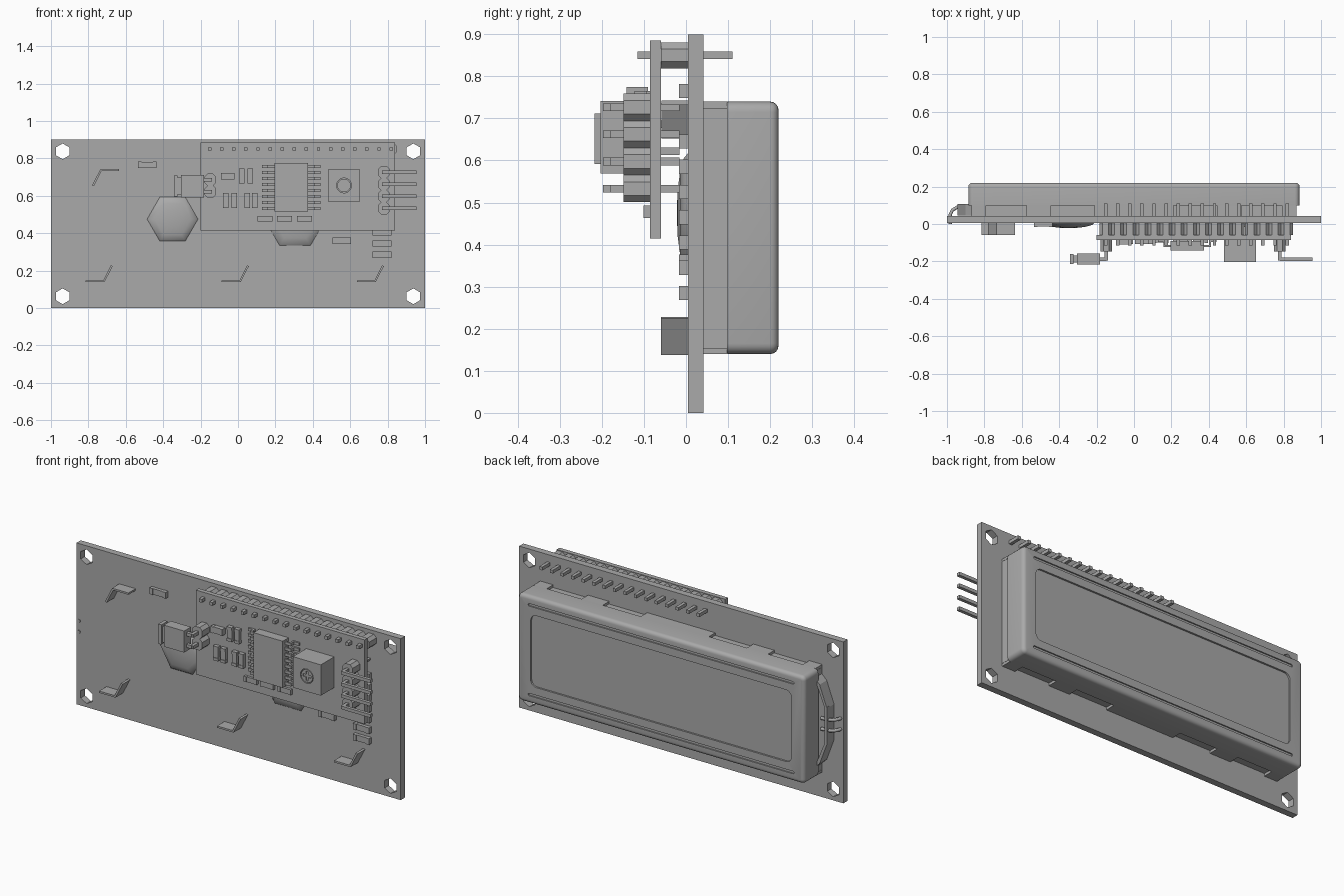
import bpy, bmesh, math
from mathutils import Vector

cube = bpy.data.objects.get("Cube")
if cube:
    bpy.data.objects.remove(cube)

grey = bpy.data.materials.new("plain_grey")
grey.use_nodes = True
COLOUR = (0.4, 0.4, 0.4, 1)
grey.diffuse_color = COLOUR
grey.node_tree.nodes["Principled BSDF"].inputs["Base Color"].default_value = COLOUR


def prism(points, y0, y1):
    """Solid with an x-z outline, running from y0 to y1."""
    return points, y0, y1


def box(x, z, w, h, y0, y1):
    return prism([(x - w/2, z - h/2), (x + w/2, z - h/2),
                  (x + w/2, z + h/2), (x - w/2, z + h/2)], y0, y1)


def ngon(x, z, r, n, turn=0.0):
    return [(x + r*math.cos(turn + math.tau*i/n), z + r*math.sin(turn + math.tau*i/n))
            for i in range(n)]


def chamfered(x, z, w, h, c):
    a, b = w/2, h/2
    corners = [(a, b-c), (a-c, b), (c-a, b), (-a, b-c), (-a, c-b), (c-a, -b), (a-c, -b), (a, c-b)]
    return [(x + u, z + v) for u, v in corners]


def rounded(x, z, w, h, r, steps=5):
    pts = []
    for k, (sx, sz) in enumerate([(1, 1), (-1, 1), (-1, -1), (1, -1)]):
        for i in range(steps + 1):
            a = math.pi/2 * (k + i/steps)
            pts.append((x + sx*(w/2 - r) + r*math.cos(a), z + sz*(h/2 - r) + r*math.sin(a)))
    return pts


def build(name, solids):
    bm = bmesh.new()
    for pts, y0, y1 in solids:
        face = bm.faces.new([bm.verts.new((x, y0, z)) for x, z in pts])
        out = bmesh.ops.extrude_face_region(bm, geom=[face])
        moved = [v for v in out["geom"] if isinstance(v, bmesh.types.BMVert)]
        bmesh.ops.translate(bm, verts=moved, vec=(0, y1 - y0, 0))
    bmesh.ops.recalc_face_normals(bm, faces=bm.faces)
    mesh = bpy.data.meshes.new(name)
    bm.to_mesh(mesh)
    bm.free()
    mesh.materials.append(grey)
    ob = bpy.data.objects.new(name, mesh)
    bpy.context.collection.objects.link(ob)
    return ob


def cut(target, name, solids):
    cutter = build(name, solids)
    cutter.hide_render = True
    cutter.hide_set(True)
    mod = target.modifiers.new(name, "BOOLEAN")
    mod.object, mod.operation, mod.solver = cutter, "DIFFERENCE", "EXACT"


def tube(name, paths, r):
    curve = bpy.data.curves.new(name, "CURVE")
    curve.dimensions = "3D"
    curve.bevel_depth, curve.bevel_resolution, curve.use_fill_caps = r, 1, True
    for path in paths:
        s = curve.splines.new("POLY")
        s.points.add(len(path) - 1)
        for p, co in zip(s.points, path):
            p.co = (*co, 1)
    curve.materials.append(grey)
    ob = bpy.data.objects.new(name, curve)
    bpy.context.collection.objects.link(ob)


# Main circuit board with hexagonal mounting holes
board = build("main_board", [box(0, 0.45, 2, 0.9, 0.005, 0.042)])
cut(board, "mounting_hole_cutter",
    [prism(ngon(x, z, 0.042, 6, math.pi/6), -0.1, 0.15)
     for x in (-0.9375, 0.9375) for z in (0.0625, 0.8375)])

# Display bezel, rounded at the rear edges, with a sunk window and two grooves
bezel = build("display_bezel", [prism(rounded(0, 0.44, 1.77, 0.6, 0.025), 0.098, 0.22)])
bm = bmesh.new()
bm.from_mesh(bezel.data)
rim = [e for e in bm.edges if all(v.co.y > 0.21 for v in e.verts)]
bmesh.ops.bevel(bm, geom=rim, offset=0.02, segments=4, profile=0.5, affect="EDGES")
bm.to_mesh(bezel.data)
bm.free()
cut(bezel, "window_cutter", [prism(rounded(0, 0.44, 1.61, 0.4, 0.035), 0.21, 0.3)])
cut(bezel, "groove_cutter",
    [prism(rounded(0, z, 1.64, 0.014, 0.006, 2), 0.213, 0.3) for z in (0.19, 0.69)])
bpy.context.view_layer.objects.active = bezel
bezel.select_set(True)
bpy.ops.object.shade_smooth_by_angle(angle=math.radians(35))
bezel.select_set(False)

# Inner frame and the bezel skirt between its notches
build("display_frame", [box(0, 0.44, 1.74, 0.57, 0.04, 0.1)])
build("bezel_skirt", [box(x, z, w, 0.014, 0.042, 0.1)
                      for z in (0.147, 0.733)
                      for x, w in ((-0.83, 0.08), (-0.51, 0.13), (0, 0.42), (0.51, 0.13), (0.83, 0.08))])

# Backlight flange at one end, with its two leads
build("backlight_flange", [
    prism([(-0.86, 0.7), (-0.9, 0.66), (-0.945, 0.54), (-0.945, 0.34),
           (-0.9, 0.22), (-0.86, 0.18)], 0.045, 0.085),
    prism([(-0.86, 0.7), (-0.9, 0.66), (-0.945, 0.54), (-0.93, 0.54), (-0.885, 0.65)], 0.085, 0.108),
    prism([(-0.86, 0.18), (-0.9, 0.22), (-0.945, 0.34), (-0.93, 0.34), (-0.885, 0.23)], 0.085, 0.108),
    box(-0.938, 0.44, 0.014, 0.21, 0.085, 0.108)])
tube("backlight_lead", [[(-0.9, 0.095, z), (-0.945, 0.09, z), (-0.97, 0.075, z),
                         (-0.983, 0.05, z), (-0.983, 0, z)] for z in (0.41, 0.47)], 0.009)

# Bent bezel legs standing out of the front of the board
bend = [(-0.065, -0.04), (0.03, -0.04), (0.07, 0.04), (0.08, 0.036), (0.036, -0.05), (-0.065, -0.05)]
legs = [prism([(x + u, 0.188 + v) for u, v in bend], -0.06, 0.01) for x in (-0.75, -0.022, 0.7)]
legs += [prism([(x - u, 0.692 - v) for u, v in bend], -0.058, 0.01) for x in (-0.7, 0.022, 0.75)]
build("bezel_leg", legs)


# Faceted chip blobs on the board
def blob(name, x, r):
    bm = bmesh.new()
    bmesh.ops.create_uvsphere(bm, u_segments=6, v_segments=8, radius=1)
    bmesh.ops.delete(bm, geom=[v for v in bm.verts if v.co.z < -0.01], context="VERTS")
    for v in bm.verts:
        a = math.atan2(v.co.y, v.co.x) + math.pi/6
        d = Vector((v.co.x, v.co.y)).length * r
        v.co = (x + d*math.cos(a), 0.006 - 0.028*v.co.z, 0.475 + d*math.sin(a))
    bmesh.ops.recalc_face_normals(bm, faces=bm.faces)
    mesh = bpy.data.meshes.new(name)
    bm.to_mesh(mesh)
    bm.free()
    mesh.materials.append(grey)
    for p in mesh.polygons:
        p.use_smooth = True
    bpy.context.collection.objects.link(bpy.data.objects.new(name, mesh))


blob("left_chip_blob", -0.35, 0.137)
blob("right_chip_blob", 0.305, 0.165)


# Small surface-mounted parts: a body between two raised end caps
def smd(x, z, w, h, y, t):
    long = w > h
    solids = [box(x, z, w*0.96, h*0.96, y - t*0.85, y)]
    for s in (-1, 1):
        if long:
            solids.append(box(x + s*w*0.4, z, w*0.2, h, y - t, y))
        else:
            solids.append(box(x, z + s*h*0.4, w, h*0.2, y - t, y))
    return solids


parts = []
for x, z in [(-0.485, 0.765), (0.555, 0.36)] + [(0.77, 0.285 + 0.06*i) for i in range(7)]:
    parts += smd(x, z, 0.1, 0.034, 0.006, 0.023)
build("board_resistors", parts)

# Small adapter board held on by a sixteen-pin header
BACK, FACE = -0.06, -0.085
pin_x = [-0.152 + 0.0647*i for i in range(16)]
build("adapter_board", [box(0.32, 0.65, 1.04, 0.47, FACE, BACK)])
build("header_strip", [prism(chamfered(x, 0.85, 0.0645, 0.062, 0.016), BACK, 0.006) for x in pin_x])
build("header_pins", [box(x, 0.85, 0.018, 0.018, -0.115, 0.11) for x in pin_x])

parts = smd(-0.055, 0.705, 0.072, 0.036, FACE, 0.028)
for x, z in [(0.02, 0.705), (0.065, 0.705), (-0.065, 0.575), (-0.02, 0.575), (0.05, 0.575), (0.09, 0.575)]:
    parts += smd(x, z, 0.03, 0.08, FACE, 0.022)
for x in (0.145, 0.248, 0.355):
    parts += smd(x, 0.478, 0.08, 0.03, FACE, 0.016)
build("adapter_resistors", parts)

# Adapter chip with eight stepped pins on each side
build("chip_body", [box(0.285, 0.645, 0.18, 0.26, -0.142, -0.09)])
pins = []
for s in (-1, 1):
    for i in range(8):
        z = 0.533 + 0.032*i
        pins += [box(0.285 + s*0.105, z, 0.03, 0.016, -0.122, -0.112),
                 box(0.285 + s*0.122, z, 0.01, 0.016, -0.122, FACE),
                 box(0.285 + s*0.139, z, 0.036, 0.016, -0.095, FACE)]
build("chip_pins", pins)

# Contrast trimmer with a cross-slotted screw
trimmer = build("trimmer_body", [box(0.567, 0.655, 0.172, 0.172, -0.203, FACE)])
cut(trimmer, "trimmer_well_cutter", [prism(ngon(0.567, 0.655, 0.04, 20), -0.3, -0.192)])
screw = build("trimmer_screw", [prism(ngon(0.567, 0.655, 0.036, 20), -0.202, -0.19)])
cut(screw, "slot_cutter", [prism([(0.567 + u, 0.655 + v) for u, v in
    [(a, -b) for a, b in ((-.007, .026), (.007, .026), (.007, .007), (.026, .007))]
    + [(.026, .007), (.007, .007), (.007, .026), (-.007, .026), (-.007, .007),
       (-.026, .007), (-.026, -.007), (-.007, -.007)]], -0.3, -0.196)])


# Right-angle pin headers, one on each end of the adapter board
def angle_header(name, x, z_list, tip):
    build(name + "_base", [prism(chamfered(x, z, 0.062, 0.0645, 0.016), -0.148, FACE) for z in z_list])
    solids = []
    for z in z_list:
        solids += [box(x, z, 0.018, 0.018, -0.195, -0.015),
                   box((x + tip)/2, z, abs(tip - x), 0.018, -0.197, -0.179)]
    build(name + "_pins", solids)


angle_header("signal_header", 0.78, [0.533 + 0.0645*i for i in range(4)], 0.955)
angle_header("jumper_header", -0.148, [0.622, 0.686], -0.26)

# Jumper cap with a waisted grip
build("jumper_cap", [box(-0.243, 0.652, 0.125, 0.12, -0.217, -0.157),
                     box(-0.318, 0.652, 0.03, 0.09, -0.206, -0.168),
                     box(-0.333, 0.652, 0.02, 0.11, -0.214, -0.16)])
